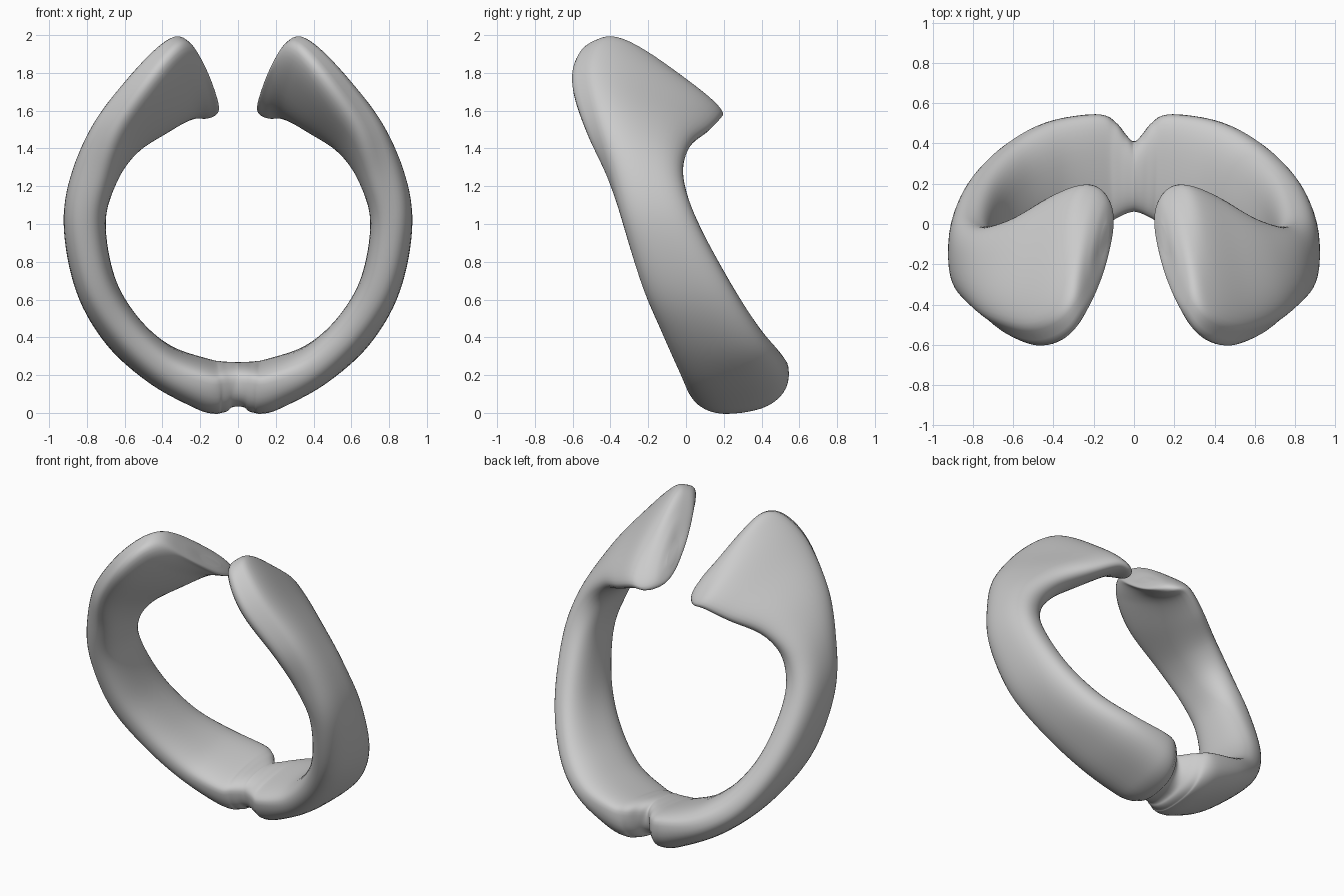
import bpy, bmesh, math
from mathutils import Vector

cube = bpy.data.objects.get("Cube")
if cube:
    bpy.data.objects.remove(cube, do_unlink=True)

SIDES, STEPS = 40, 8

# Band stations from the bottom notch to the paddle tip:
# front edge, back edge, outward bulge, inward bulge, lean of the inward bulge
stations = [
    ((0, .06, .16), (0, .41, .20), .145, .085, 0),
    ((.035, .052, .16), (.04, .445, .21), .168, .08, 0),
    ((.08, .03, .16), (.09, .505, .22), .19, .075, 0),
    ((.15, 0, .16), (.18, .545, .24), .188, .075, 0),
    ((.38, -.04, .24), (.42, .51, .29), .13, .10, 0),
    ((.60, -.13, .44), (.62, .40, .42), .11, .11, 0),
    ((.75, -.235, .68), (.76, .24, .68), .11, .11, 0),
    ((.81, -.335, 1.0), (.81, .06, 1.02), .115, .11, 0),
    ((.78, -.41, 1.27), (.73, -.015, 1.25), .12, .12, .15),
    ((.70, -.49, 1.53), (.58, .02, 1.40), .11, .13, .3),
    ((.52, -.545, 1.79), (.40, .13, 1.49), .10, .14, .35),
    ((.37, -.50, 1.95), (.26, .19, 1.555), .09, .13, .3),
    ((.28, -.40, 1.98), (.17, .18, 1.56), .08, .11, .2),
    ((.21, -.27, 1.88), (.12, .11, 1.60), .06, .08, .1),
    ((.17, -.15, 1.78), (.13, 0, 1.68), .02, .03, 0),
]


def spline(a, b, c, d, t):
    """Catmull-Rom value between b and c."""
    return (b * 2 + (c - a) * t + (a * 2 - b * 5 + c * 4 - d) * t ** 2
            + (b * 3 - a - c * 3 + d) * t ** 3) * 0.5


def power(v, p):
    return math.copysign(abs(v) ** p, v)


# Interpolate the stations; the first neighbour is reflected across the middle
rows = [(Vector(f), Vector(b), *rest) for f, b, *rest in stations]
flip = Vector((-1, 1, 1))
rows = [(rows[1][0] * flip, rows[1][1] * flip, *rows[1][2:])] + rows + [rows[-1]]
path = []
for i in range(1, len(rows) - 2):
    for s in range(STEPS):
        path.append([spline(*(rows[i + k][j] for k in (-1, 0, 1, 2)), s / STEPS)
                     for j in range(5)])
path.append(list(rows[-1]))

# Loft rounded sections along the path; the paddle tip keeps one direction
bm = bmesh.new()
centres = [(row[0] + row[1]) / 2 for row in path]
tip = len(path) - 1 - 3 * STEPS
rings = []
for i, (f, b, outer, inner, lean) in enumerate(path):
    j = min(i, tip)
    along = centres[j + 1] - centres[j - 1] if j else Vector((1, 0, 0))
    half = (b - f) / 2
    out = half.cross(along).normalized()
    ring = []
    for k in range(SIDES):
        a = math.tau * k / SIDES
        across, rise = power(math.cos(a), .8), power(math.sin(a), .8)
        if rise > 0:
            p = centres[i] + half * across + out * outer * rise
        else:
            p = centres[i] + half * (across + lean * rise) + out * inner * rise
        if i == 0:
            p.x = 0
        ring.append(bm.verts.new(p))
    rings.append(ring)
for r0, r1 in zip(rings, rings[1:]):
    for k in range(SIDES):
        n = (k + 1) % SIDES
        bm.faces.new((r0[k], r0[n], r1[n], r1[k]))
bm.faces.new(rings[-1])
bmesh.ops.recalc_face_normals(bm, faces=bm.faces)

mesh = bpy.data.meshes.new("open_band")
bm.to_mesh(mesh)
bm.free()
band = bpy.data.objects.new("open_band", mesh)
bpy.context.collection.objects.link(band)

# Mirror the second half and soften
mirror = band.modifiers.new("mirror", 'MIRROR')
mirror.use_clip = True
mirror.merge_threshold = .001
soft = band.modifiers.new("soften", 'SMOOTH')
soft.factor, soft.iterations = .5, 6

# Plain grey
grey = bpy.data.materials.new("plain_grey")
grey.use_nodes = True
colour = (.6, .6, .6, 1)
grey.diffuse_color = colour
grey.node_tree.nodes["Principled BSDF"].inputs["Base Color"].default_value = colour
mesh.materials.append(grey)

bpy.ops.object.select_all(action='DESELECT')
band.select_set(True)
bpy.context.view_layer.objects.active = band
bpy.ops.object.shade_smooth()
